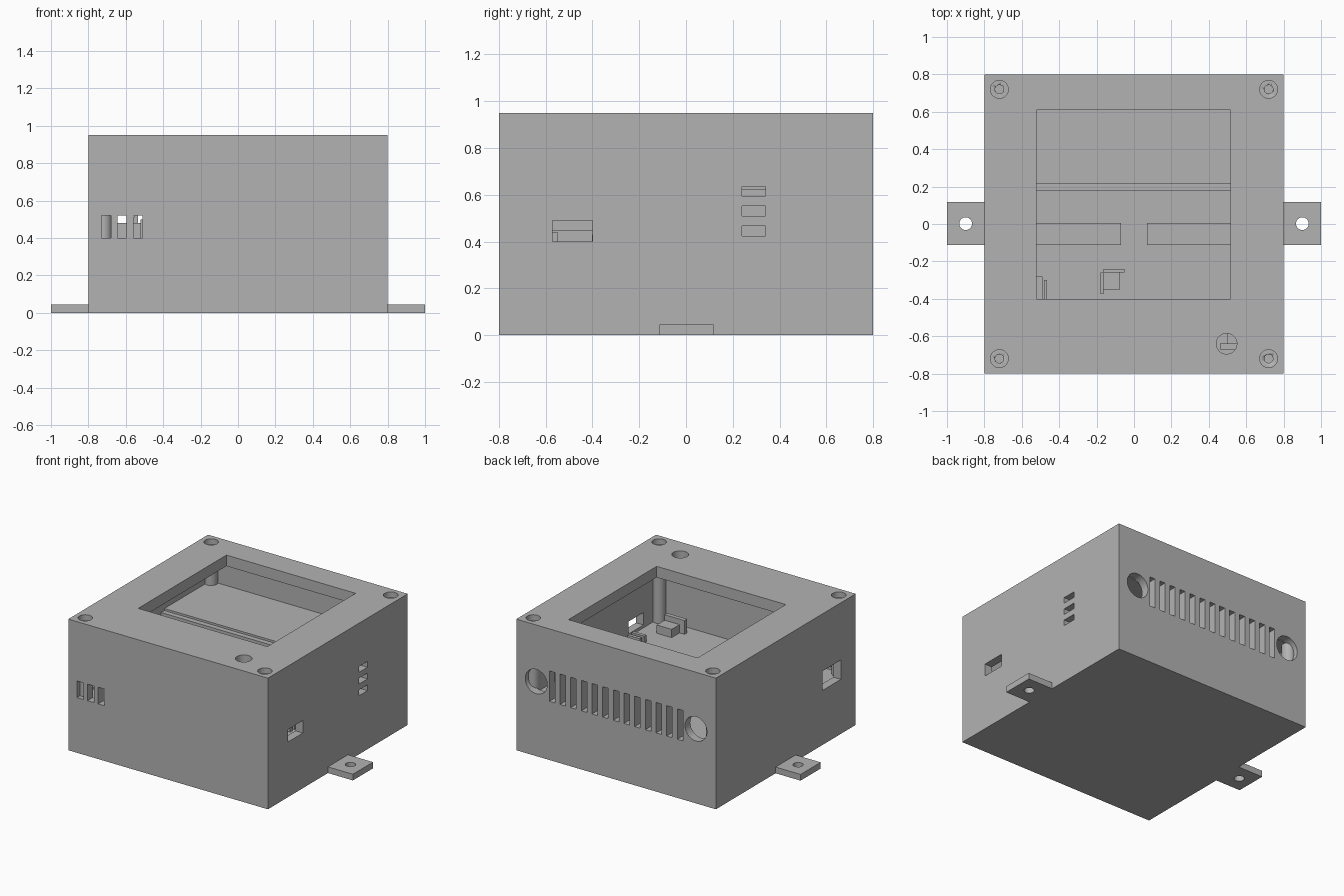
import bpy
from math import radians

if "Cube" in bpy.data.objects:
    bpy.data.objects.remove(bpy.data.objects["Cube"], do_unlink=True)

grey = bpy.data.materials.new("plain grey")
grey.use_nodes = True
colour = (0.45, 0.45, 0.45, 1)
grey.diffuse_color = colour
grey.node_tree.nodes["Principled BSDF"].inputs["Base Color"].default_value = colour


def finish(name):
    ob = bpy.context.object
    ob.name = ob.data.name = name
    ob.data.materials.append(grey)
    return ob


def box(name, x, y, z):
    """Box from (low, high) ranges along each axis."""
    bpy.ops.mesh.primitive_cube_add(size=1, location=[sum(r) / 2 for r in (x, y, z)])
    ob = finish(name)
    ob.scale = [r[1] - r[0] for r in (x, y, z)]
    bpy.ops.object.transform_apply(location=True, rotation=True, scale=True)
    return ob


def rod(name, centre, radius, length, tilt=0):
    bpy.ops.mesh.primitive_cylinder_add(vertices=48, radius=radius, depth=length,
                                        location=centre, rotation=(tilt, 0, 0))
    ob = finish(name)
    bpy.ops.object.transform_apply(location=True, rotation=True, scale=True)
    bpy.ops.object.shade_smooth_by_angle(angle=radians(30))
    return ob


def cut(target, cutter):
    cutter.hide_render = True
    mod = target.modifiers.new("cut", "BOOLEAN")
    mod.operation, mod.solver, mod.object = "DIFFERENCE", "EXACT", cutter
    bpy.context.view_layer.objects.active = target
    bpy.ops.object.modifier_apply(modifier=mod.name)
    bpy.data.objects.remove(cutter, do_unlink=True)


HALF, INNER, TOP, FLOOR, LID = 0.8, 0.74, 0.95, 0.38, 0.87
wall = (INNER - 0.03, HALF + 0.1)
rear_wall = wall
front_wall = (-wall[1], -wall[0])

# Hollow case with a lid window
case = box("case", (-HALF, HALF), (-HALF, HALF), (0, TOP))
cut(case, box("cavity", (-INNER, INNER), (-INNER, INNER), (FLOOR, LID)))
cut(case, box("window", (-0.52, 0.515), (-0.4, 0.61), (LID - 0.05, 1.1)))

# Rear vents and round ports
for i in range(13):
    x = (i - 6) * 0.0855
    cut(case, box("vent", (x - 0.022, x + 0.022), rear_wall, (0.425, 0.645)))
for x in (-0.64, 0.64):
    cut(case, rod("port", (x, HALF, 0.54), 0.088, 0.2, radians(90)))

# Front slots, side slots and side sockets
for i in range(3):
    x, z = -0.705 + i * 0.085, 0.445 + i * 0.085
    cut(case, box("front_slot", (x - 0.025, x + 0.025), front_wall, (0.4, 0.52)))
    cut(case, box("side_slot", wall, (0.24, 0.34), (z - 0.021, z + 0.021)))
cut(case, box("left_socket", wall, (-0.57, -0.4), (0.4, 0.49)))
cut(case, box("right_socket", front_wall, (-0.63, -0.42), (0.395, 0.535)))

# Button hole, screw recesses and corner posts
cut(case, rod("button_hole", (0.495, -0.64, TOP), 0.055, 0.3))
for x in (-0.72, 0.72):
    for y in (-0.72, 0.72):
        cut(case, rod("screw_recess", (x, y, TOP), 0.048, 0.08))
        cut(case, rod("screw_hole", (x, y, TOP), 0.023, 0.2))
        rod("corner_post", (x, y, 0.61), 0.046, 0.5)

# Mounting ears
for side in (-1, 1):
    ear = box("mounting_ear", sorted((side * 0.79, side)), (-0.113, 0.117), (0, 0.045))
    cut(ear, rod("ear_hole", (side * 0.9, 0.002, 0.02), 0.034, 0.2))

# Raised rear shelf with its front lip
box("rear_shelf", (-INNER, INNER), (0.215, INNER), (0.62, 0.655))
box("shelf_lip", (-INNER, INNER), (0.178, 0.22), (0.62, 0.64))

# Floor ribs with a cable gap
box("right_rib", (-INNER, -0.07), (-0.113, 0.005), (FLOOR, 0.48))
box("left_rib", (0.07, INNER), (-0.113, 0.005), (FLOOR, 0.48))

# Central locating block and its corner bracket
box("centre_block", (-0.163, -0.075), (-0.35, -0.26), (FLOOR, 0.43))
box("bracket_side", (-0.178, -0.163), (-0.375, -0.26), (FLOOR, 0.45))
box("bracket_back", (-0.163, -0.05), (-0.258, -0.24), (FLOOR, 0.45))

# Connector holder behind the right socket
box("holder_wall", (-0.52, -0.49), (-0.66, -0.28), (FLOOR, 0.5))
box("holder_step", (-0.48, -0.465), (-0.64, -0.3), (FLOOR, 0.45))

# Block with a back plate beneath the button hole
box("button_block", (0.5, 0.62), (-0.64, -0.55), (FLOOR, 0.44))
box("button_plate", (0.46, 0.62), (-0.67, -0.64), (FLOOR, 0.48))

# Clips beside the left socket
for y in (-0.39, -0.34):
    box("socket_clip", (0.6, 0.7), (y - 0.012, y + 0.012), (FLOOR, 0.43))
